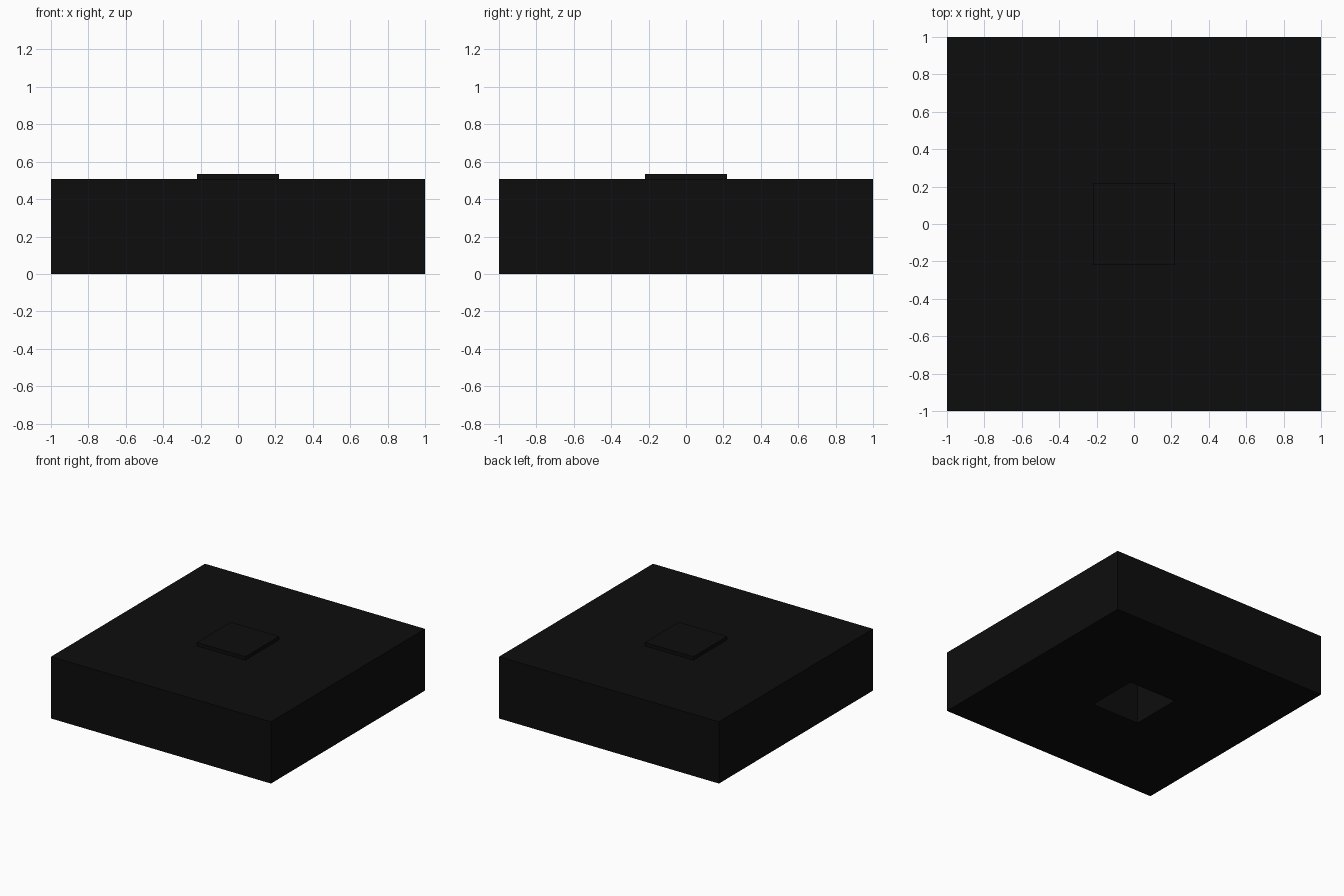
import bpy, bmesh

if "Cube" in bpy.data.objects:
    bpy.data.objects.remove(bpy.data.objects["Cube"])

mat = bpy.data.materials.new("black")
mat.diffuse_color = (0.004, 0.004, 0.004, 1)
mat.use_nodes = True
mat.node_tree.nodes["Principled BSDF"].inputs["Base Color"].default_value = mat.diffuse_color

BODY_H, LID_H = 0.507, 0.535
BODY_HALF, HOLE_HALF, LID_HALF = 1.0, 0.217, 0.22


def finish(bm, name):
    bmesh.ops.recalc_face_normals(bm, faces=bm.faces)
    mesh = bpy.data.meshes.new(name)
    bm.to_mesh(mesh)
    bm.free()
    mesh.materials.append(mat)
    obj = bpy.data.objects.new(name, mesh)
    bpy.context.collection.objects.link(obj)
    return obj


def square(bm, half, z):
    return [bm.verts.new((x * half, y * half, z))
            for x, y in ((-1, -1), (1, -1), (1, 1), (-1, 1))]


# Square block with a square shaft running through its centre
bm = bmesh.new()
loops = [square(bm, BODY_HALF, 0), square(bm, BODY_HALF, BODY_H),
         square(bm, HOLE_HALF, BODY_H), square(bm, HOLE_HALF, 0)]
for i in range(4):
    a, b = loops[i], loops[(i + 1) % 4]
    for j in range(4):
        k = (j + 1) % 4
        bm.faces.new((a[j], a[k], b[k], b[j]))
finish(bm, "block")

# Thin lid that closes the shaft at the top
bm = bmesh.new()
low, high = square(bm, LID_HALF, BODY_H), square(bm, LID_HALF, LID_H)
bm.faces.new(low)
bm.faces.new(high)
for j in range(4):
    k = (j + 1) % 4
    bm.faces.new((low[j], low[k], high[k], high[j]))
finish(bm, "shaft_lid")
